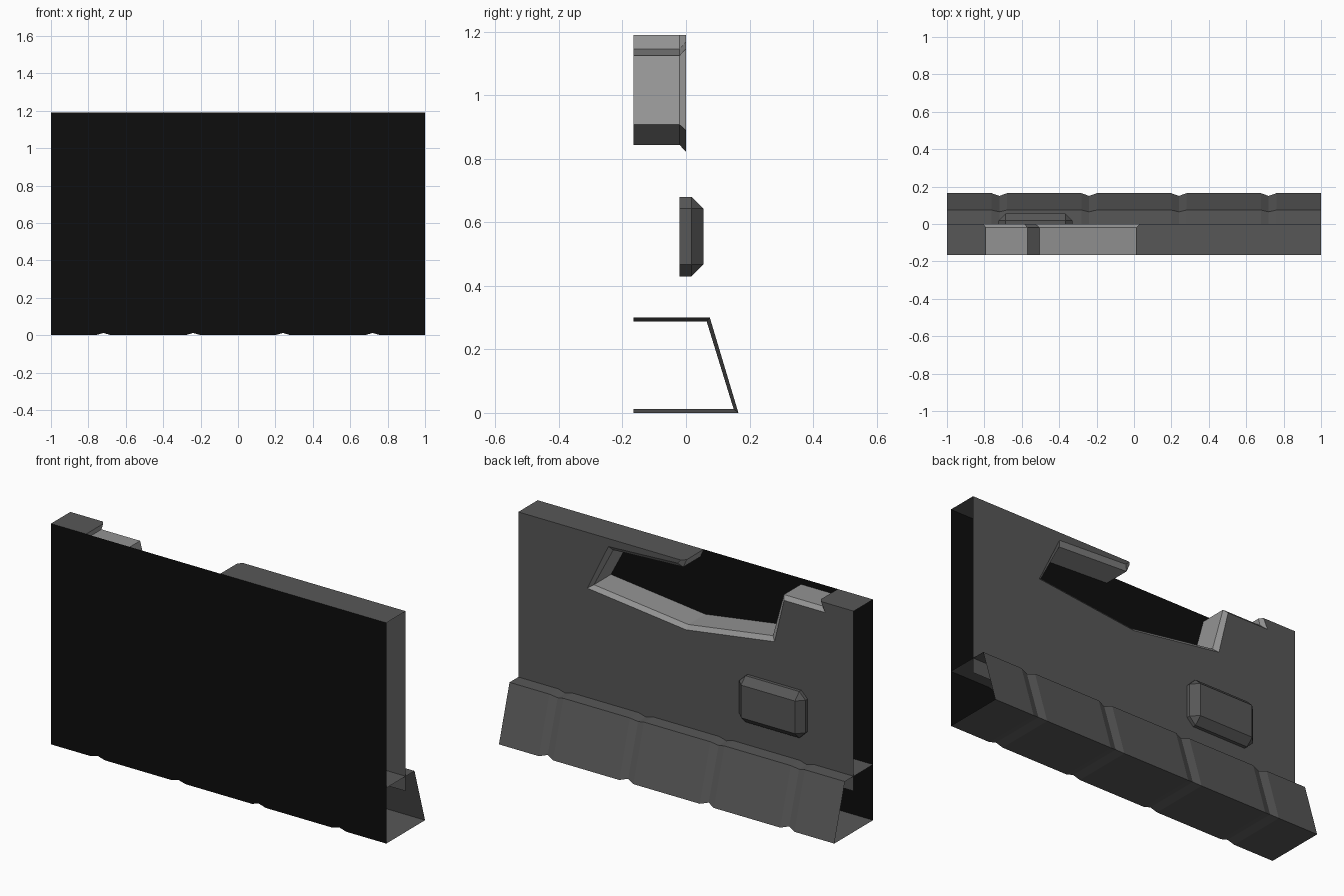
import bpy, bmesh

if "Cube" in bpy.data.objects:
    bpy.data.objects.remove(bpy.data.objects["Cube"])

H, F = 1.19, -0.165          # wall height, front plane y


def material(name, v):
    m = bpy.data.materials.new(name)
    m.diffuse_color = (v, v, v, 1)
    m.use_nodes = True
    m.node_tree.nodes["Principled BSDF"].inputs["Base Color"].default_value = m.diffuse_color
    return m


GREY = material("dark grey", 0.095)
LIGHT = material("light grey", 0.29)
BLACK = material("black", 0.004)


def add_object(name, verts, faces, mat):
    me = bpy.data.meshes.new(name)
    me.from_pydata(verts, [], faces)
    me.materials.append(mat)
    ob = bpy.data.objects.new(name, me)
    bpy.context.collection.objects.link(ob)
    return ob


def loft(name, rows, mat):
    """Skin a list of equally long point rows with quads."""
    n = len(rows[0])
    verts = [p for r in rows for p in r]
    faces = [(i * n + j, i * n + j + 1, (i + 1) * n + j + 1, (i + 1) * n + j)
             for i in range(len(rows) - 1) for j in range(n - 1)]
    return add_object(name, verts, faces, mat)


# Outline of the opening: wide at the wall face, narrower behind the chamfer
outer = [(.03, H), (.05, 1.168), (.463, 1.147), (.588, .889), (0, .822),
         (-.528, .899), (-.585, 1.137), (-.83, 1.137), (-.805, H)]
inner = [(.01, H), (.03, 1.145), (.448, 1.125), (.563, .907), (0, .843),
         (-.505, .918), (-.57, 1.157), (-.80, 1.157), (-.79, H)]

# Rear wall panel with the opening cut from its top edge
outline = [(1, .22), (1, H)] + outer + [(-1, H), (-1, .22)]
panel = add_object("rear_wall", [(x, 0, z) for x, z in outline],
                   [tuple(reversed(range(len(outline))))], GREY)
bm = bmesh.new()
bm.from_mesh(panel.data)
bmesh.ops.triangulate(bm, faces=bm.faces[:])
for f in bm.faces:
    f.normal_update()
    if f.normal.y < 0:
        f.normal_flip()
bm.to_mesh(panel.data)
bm.free()

# Lighter chamfered lining of the opening
loft("opening_lining", [[(x, 0, z) for x, z in outer],
                        [(x, -.02, z) for x, z in inner],
                        [(x, F, z) for x, z in inner]], LIGHT)

# Top caps either side of the opening
for name, end, o, i in (("top_cap_right", 1, outer[0][0], inner[0][0]),
                        ("top_cap_left", -1, outer[-1][0], inner[-1][0])):
    pts = [(end, F, H), (end, 0, H), (o, 0, H), (i, -.02, H), (i, F, H)]
    add_object(name, pts if end > 0 else pts[::-1], [(0, 1, 2, 3, 4)], GREY)

# Stations along the length: True marks the bottom of a V groove
stations = [(-1, False)]
for c in (-.72, -.24, .24, .72):
    stations += [(c - .042, False), (c, True), (c + .042, False)]
stations.append((1, False))

# Sloped base trim with V grooves wrapping round it
full = [(F, 0), (.165, 0), (.075, .3), (F, .3)]
cut = [(F, .012), (.15, .012), (.065, .288), (F, .288)]
loft("base_trim", [[(x, y, z) for y, z in (cut if g else full)]
                   for x, g in reversed(stations)], GREY)

# Black front sheet, notched at the grooves
loft("front_sheet", [[(x, F, H), (x, F, .012 if g else 0)]
                     for x, g in stations], BLACK)

# Raised block with chamfered edges
bpy.ops.mesh.primitive_cube_add(size=1)
block = bpy.context.object
block.name = "raised_block"
bm = bmesh.new()
bmesh.ops.create_cube(bm, size=1)
for v in bm.verts:
    v.co = (-.5275 + v.co.x * .395, .0175 + v.co.y * .075, .555 + v.co.z * .25)
edges = [e for e in bm.edges if max(v.co.y for v in e.verts) > 0]
bmesh.ops.bevel(bm, geom=edges, offset=.037, segments=1, affect='EDGES')
bm.to_mesh(block.data)
bm.free()
block.data.materials.clear()
block.data.materials.append(GREY)
